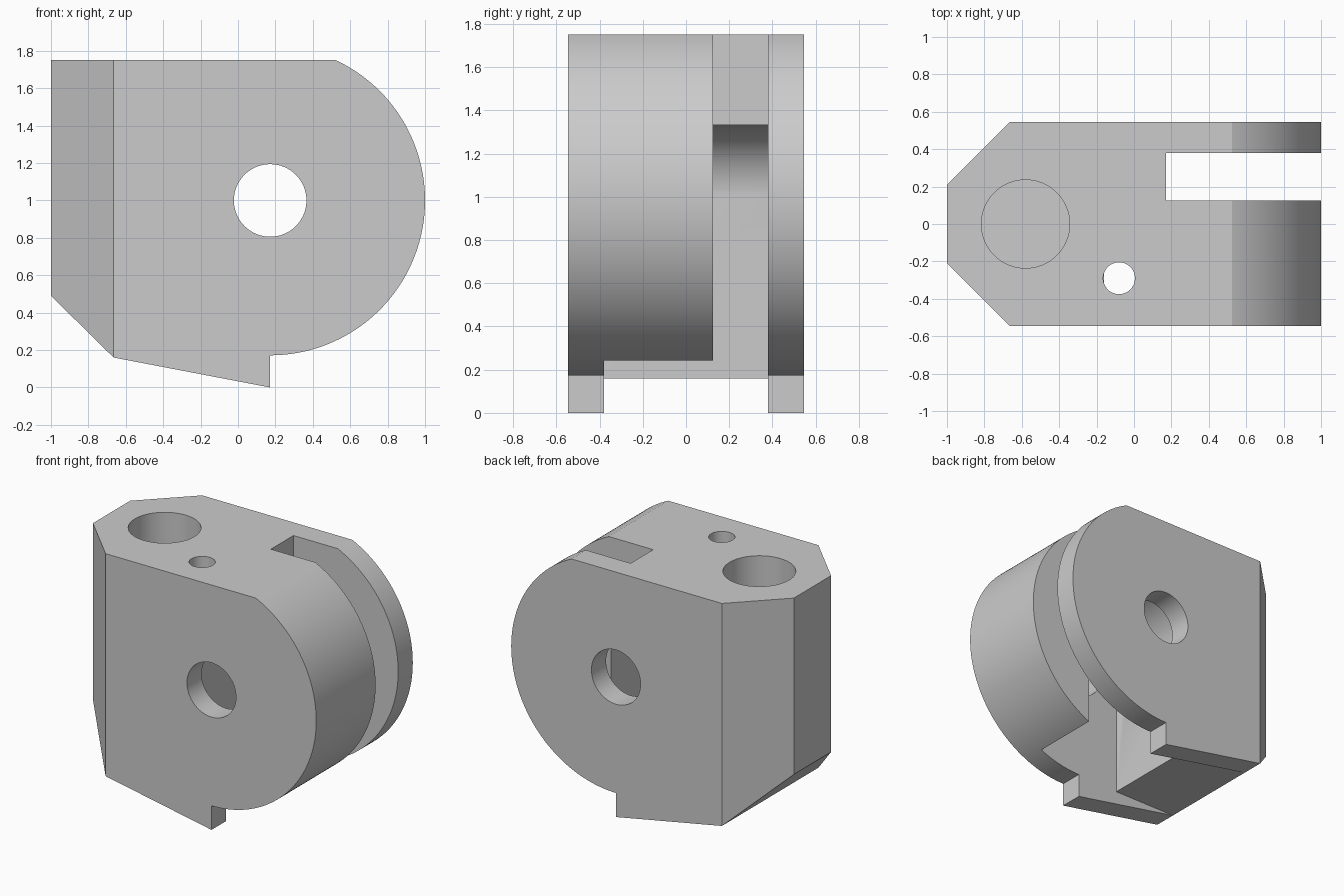
import bpy, bmesh, math
from mathutils import Vector

if "Cube" in bpy.data.objects:
    bpy.data.objects.remove(bpy.data.objects["Cube"])

grey = bpy.data.materials.new("plain_grey")
grey.use_nodes = True
grey.diffuse_color = (0.6, 0.6, 0.6, 1)
grey.node_tree.nodes["Principled BSDF"].inputs["Base Color"].default_value = (0.6, 0.6, 0.6, 1)


def prism(name, outline, axis, low, high):
    """Extrude a closed 2D outline along y (outline in x, z) or z (outline in x, y)."""
    bm = bmesh.new()
    place = (lambda a, b: (a, low, b)) if axis == "y" else (lambda a, b: (a, b, low))
    face = bm.faces.new([bm.verts.new(place(a, b)) for a, b in outline])
    push = Vector((0, high - low, 0)) if axis == "y" else Vector((0, 0, high - low))
    moved = bmesh.ops.extrude_face_region(bm, geom=[face])["geom"]
    bmesh.ops.translate(bm, vec=push, verts=[v for v in moved if isinstance(v, bmesh.types.BMVert)])
    bmesh.ops.recalc_face_normals(bm, faces=bm.faces)
    mesh = bpy.data.meshes.new(name)
    bm.to_mesh(mesh)
    bm.free()
    mesh.materials.append(grey)
    obj = bpy.data.objects.new(name, mesh)
    bpy.context.collection.objects.link(obj)
    return obj


def arc(cx, cy, r, start, end, steps):
    angles = [math.radians(start + (end - start) * i / steps) for i in range(steps + 1)]
    return [(cx + r * math.cos(a), cy + r * math.sin(a)) for a in angles]


def circle(cx, cy, r):
    return arc(cx, cy, r, 0, 360, 64)[:-1]


def box(x0, x1, y0, y1):
    return [(x0, y0), (x1, y0), (x1, y1), (x0, y1)]


def combine(target, tool, operation):
    mod = target.modifiers.new(tool.name, "BOOLEAN")
    mod.object, mod.operation, mod.solver = tool, operation, "EXACT"
    bpy.context.view_layer.objects.active = target
    bpy.ops.object.modifier_apply(modifier=mod.name)
    bpy.data.objects.remove(tool)


# Rounded block with a sloping underside
PX, PZ, R = 0.172, 1.0, 0.828
TOP = 1.75
top_angle = math.degrees(math.asin((TOP - PZ) / R))
side = [(-1, TOP), (-1, 0.49), (-0.665, 0.16), (PX, 0)]
side += arc(PX, PZ, R, -90, top_angle, 96)
body = prism("housing_block", side, "y", -0.7, 0.7)

# Bevelled end corners, seen in plan
plan = [(-1, -0.21), (-0.665, -0.545), (1.1, -0.545), (1.1, 0.545), (-0.665, 0.545), (-1, 0.21)]
combine(body, prism("plan_shape", plan, "z", -0.2, 2), "INTERSECT")

# Arched inner pocket, open below, with the shallow floor recess
HUB = 0.333
pocket = [(-0.8, 0.16), (-0.8, -0.1), (PX + HUB, -0.1)]
pocket += arc(PX, PZ, HUB, 0, 180, 48) + [(PX - HUB, 0.16)]
combine(body, prism("pocket", pocket, "y", -0.38, 0.38), "DIFFERENCE")

# Lever slot through the rounded end
combine(body, prism("slot", box(PX, 1.2, 0.125, 0.38), "z", -0.2, 2), "DIFFERENCE")

# Cross pin hole, deep round socket and small vertical hole
combine(body, prism("pin_hole", circle(PX, PZ, 0.194), "y", -0.8, 0.8), "DIFFERENCE")
combine(body, prism("socket", circle(-0.58, 0, 0.236), "z", 0.65, 2), "DIFFERENCE")
combine(body, prism("small_hole", circle(-0.08, -0.29, 0.085), "z", 0.9, 2), "DIFFERENCE")

# Smooth round surfaces, crisp edges
bpy.ops.object.select_all(action="DESELECT")
body.select_set(True)
bpy.context.view_layer.objects.active = body
bpy.ops.object.shade_smooth_by_angle(angle=math.radians(20))
